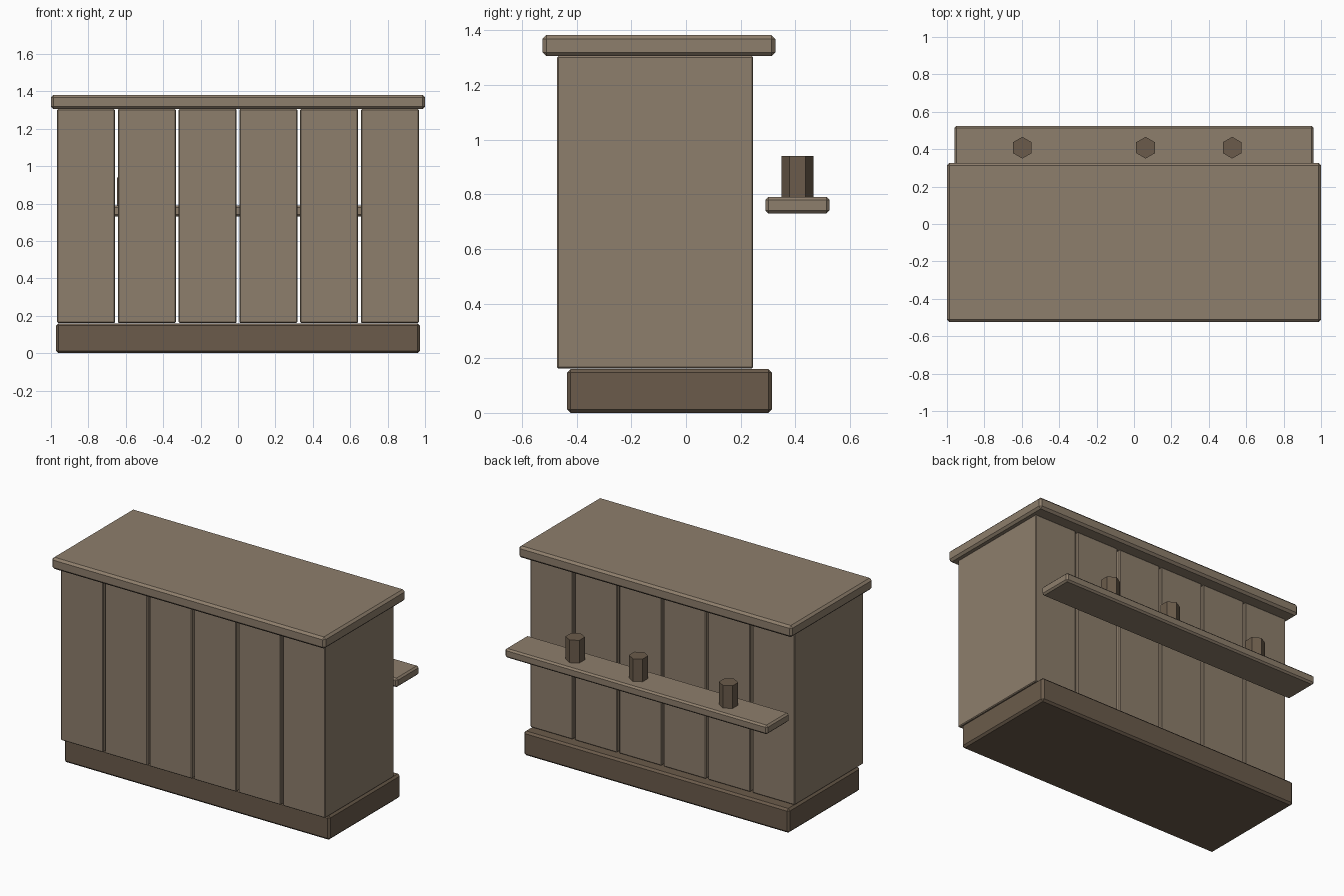
import bpy

cube = bpy.data.objects.get("Cube")
if cube:
    bpy.data.objects.remove(cube, do_unlink=True)


def make_material(name, rgb):
    mat = bpy.data.materials.new(name)
    mat.use_nodes = True
    colour = (*rgb, 1.0)
    mat.diffuse_color = colour
    mat.node_tree.nodes["Principled BSDF"].inputs["Base Color"].default_value = colour
    return mat


light_wood = make_material("light wood", (0.27, 0.21, 0.15))
dark_wood = make_material("dark wood", (0.145, 0.105, 0.07))


def add_box(name, x, y, z, mat, bevel):
    """Chamfered box from (low, high) pairs on each axis."""
    bpy.ops.mesh.primitive_cube_add(size=1)
    obj = bpy.context.object
    obj.name = name
    spans = (x, y, z)
    centre = [(a + b) / 2 for a, b in spans]
    size = [b - a for a, b in spans]
    for v in obj.data.vertices:
        v.co = [c * s for c, s in zip(v.co, size)]
    obj.location = centre
    obj.data.materials.append(mat)
    mod = obj.modifiers.new("chamfer", "BEVEL")
    mod.width = bevel
    mod.segments = 1
    return obj


# Plinth, counter top and rear shelf
add_box("plinth", (-0.972, 0.972), (-0.435, 0.314), (0, 0.16), dark_wood, 0.013)
add_box("counter_top", (-1, 1), (-0.525, 0.327), (1.305, 1.382), light_wood, 0.014)
add_box("rear_shelf", (-0.96, 0.96), (0.29, 0.525), (0.73, 0.79), light_wood, 0.011)

# Body made of full-depth boards with open gaps between them
BOARDS, PITCH, WIDTH = 6, 0.325, 0.31
for i in range(BOARDS):
    cx = (i - (BOARDS - 1) / 2) * PITCH
    add_box(f"body_board_{i + 1}", (cx - WIDTH / 2, cx + WIDTH / 2),
            (-0.472, 0.246), (0.162, 1.305), light_wood, 0.005)

# Six-sided cups on the shelf
for i, cx in enumerate((-0.597, 0.062, 0.525)):
    bpy.ops.mesh.primitive_cylinder_add(vertices=6, radius=0.058, depth=0.15,
                                        location=(cx, 0.408, 0.865))
    cup = bpy.context.object
    cup.name = f"cup_{i + 1}"
    cup.data.materials.append(dark_wood)
